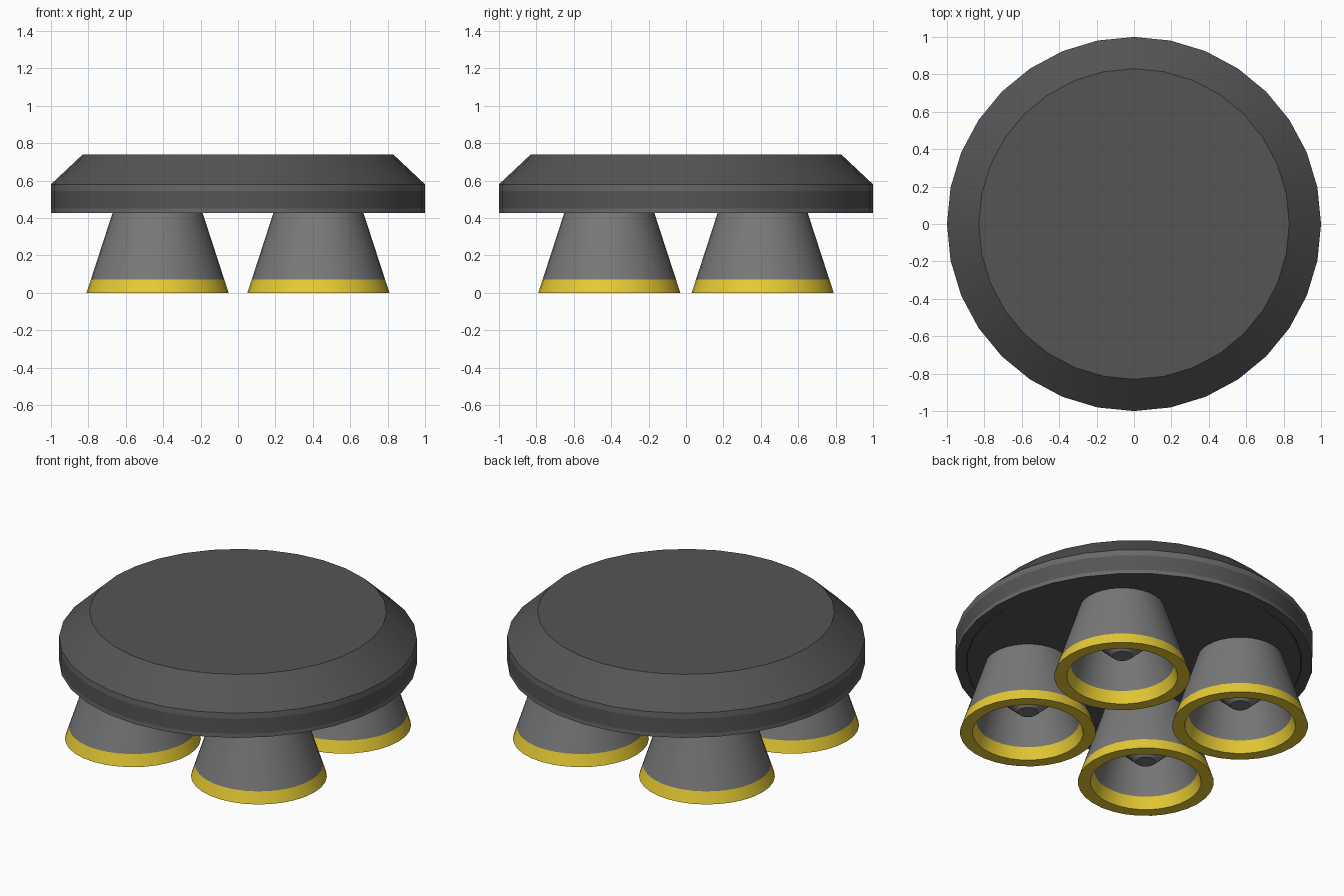
import bpy, bmesh, math

if "Cube" in bpy.data.objects:
    bpy.data.objects.remove(bpy.data.objects["Cube"])

SIDES = 32


def material(name, color):
    m = bpy.data.materials.new(name)
    m.diffuse_color = (*color, 1)
    m.use_nodes = True
    m.node_tree.nodes["Principled BSDF"].inputs["Base Color"].default_value = m.diffuse_color
    return m


def lathe(name, profile, mat, loc=(0, 0, 0)):
    """Revolve a list of (radius, z) points around z."""
    bm = bmesh.new()
    rings = []
    for r, z in profile:
        if r == 0:
            rings.append([bm.verts.new((0, 0, z))] * SIDES)
        else:
            rings.append([bm.verts.new((r * math.cos(a), r * math.sin(a), z))
                          for a in (2 * math.pi * i / SIDES for i in range(SIDES))])
    for low, high in zip(rings, rings[1:]):
        for i in range(SIDES):
            j = (i + 1) % SIDES
            corners = list(dict.fromkeys([low[i], low[j], high[j], high[i]]))
            bm.faces.new(corners)
    mesh = bpy.data.meshes.new(name)
    bm.to_mesh(mesh)
    bm.free()
    mesh.materials.append(mat)
    ob = bpy.data.objects.new(name, mesh)
    ob.location = loc
    bpy.context.collection.objects.link(ob)
    bpy.ops.object.select_all(action='DESELECT')
    ob.select_set(True)
    bpy.context.view_layer.objects.active = ob
    bpy.ops.object.shade_smooth_by_angle(angle=math.radians(25))
    return ob


dark = material("dark_grey", (0.09, 0.09, 0.09))
edge = material("edge_grey", (0.14, 0.14, 0.14))
grey = material("mid_grey", (0.19, 0.19, 0.19))
yellow = material("yellow", (0.8, 0.6, 0.035))

# Mounting plate: underside, rim with lighter edge strips, sloped shoulder and top
lathe("plate_underside", [(0, 0.432), (0.935, 0.432), (0.94, 0.428), (1, 0.428)], dark)
lathe("rim_lower_strip", [(1, 0.428), (1, 0.452)], edge)
lathe("rim_band", [(1, 0.452), (1, 0.545)], dark)
lathe("rim_upper_strip", [(1, 0.545), (1, 0.58)], edge)
lathe("plate_top", [(1, 0.58), (0.83, 0.74), (0, 0.74)], dark)

# Four hollow nozzles, each with a yellow lip and a central plug
for sx, side in ((-1, "left"), (1, "right")):
    for sy, end in ((-1, "front"), (1, "back")):
        loc = (sx * 0.43, sy * 0.41, 0)
        tag = f"{end}_{side}"
        lathe(f"nozzle_lip_{tag}", [(0.287, 0.07), (0.31, 0), (0.38, 0), (0.357, 0.07)],
              yellow, loc)
        lathe(f"nozzle_inner_wall_{tag}", [(0, 0.40), (0.18, 0.40), (0.287, 0.07)], grey, loc)
        lathe(f"nozzle_outer_wall_{tag}", [(0.357, 0.07), (0.238, 0.436)], grey, loc)
        lathe(f"nozzle_plug_{tag}", [(0, 0.13), (0.055, 0.13), (0.13, 0.2), (0.16, 0.40)],
              grey, loc)
